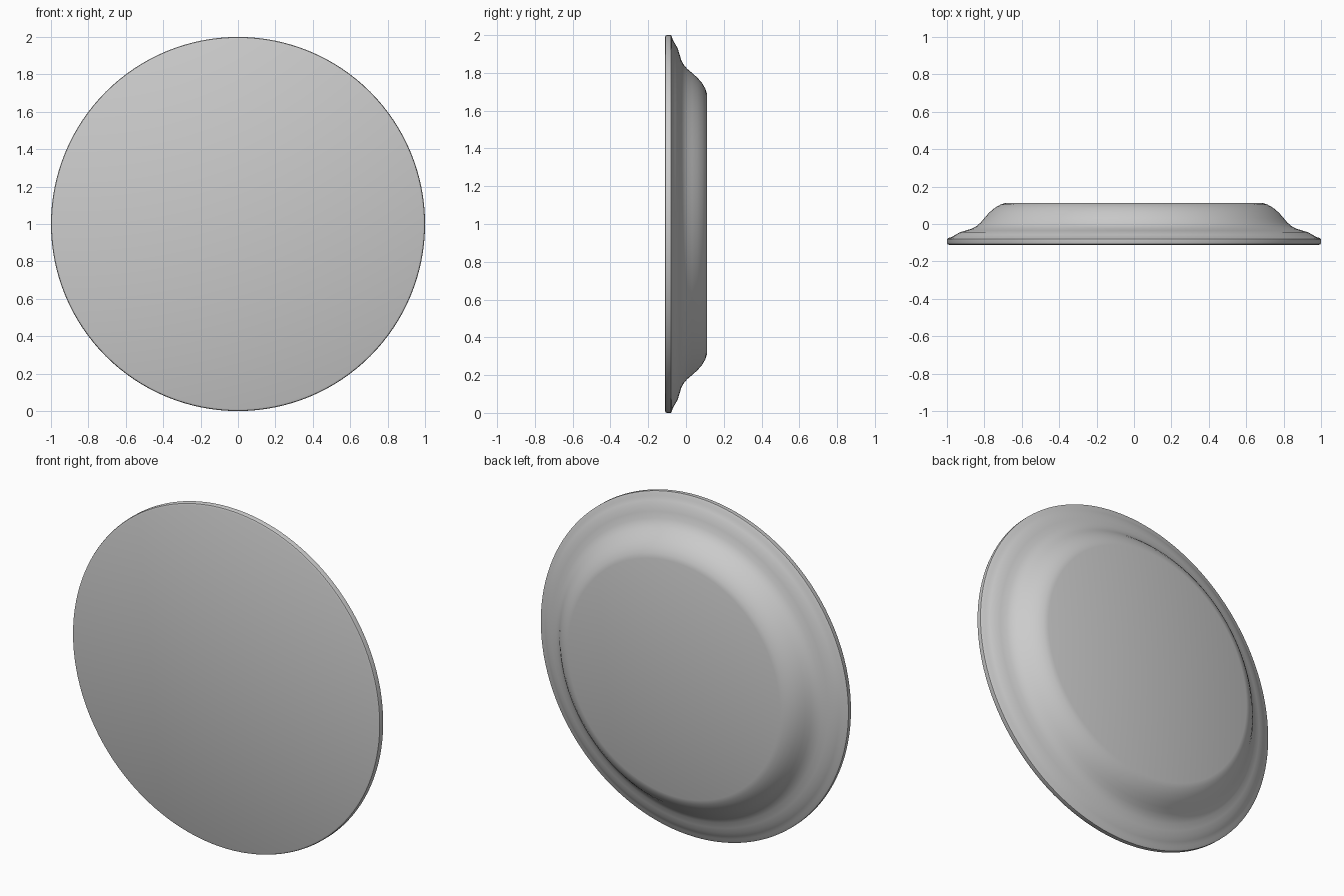
import bpy
import bmesh
import math
from mathutils import Matrix, Vector

cube = bpy.data.objects.get("Cube")
if cube:
    bpy.data.objects.remove(cube, do_unlink=True)

# Plain grey finish
grey = bpy.data.materials.new("light grey")
grey.use_nodes = True
colour = (0.6, 0.6, 0.6, 1)
grey.diffuse_color = colour
grey.node_tree.nodes["Principled BSDF"].inputs["Base Color"].default_value = colour

# Half section as (radius, depth): flat front, thin rim, shallow skirt, raised back
PROFILE = [
    (0.988, -0.112), (0.997, -0.108), (1.0, -0.1), (1.0, -0.08), (0.99, -0.074),
    (0.975, -0.07), (0.955, -0.058), (0.93, -0.044), (0.9, -0.035),
    (0.865, -0.024), (0.84, -0.01), (0.82, 0.008), (0.8, 0.032),
    (0.775, 0.06), (0.745, 0.086), (0.715, 0.103), (0.688, 0.112),
]
SEGMENTS = 128


def turned_disc(name, profile, segments):
    """Lathe a profile around the y axis and close both ends with flat caps."""
    bm = bmesh.new()
    rings = []
    for radius, depth in profile:
        ring = bmesh.ops.create_circle(
            bm, segments=segments, radius=radius,
            matrix=Matrix.Translation((0, depth, 1)) @ Matrix.Rotation(math.pi / 2, 4, "X"))
        rings.append(ring["verts"])
    for a, b in zip(rings, rings[1:]):
        for i in range(segments):
            j = (i + 1) % segments
            bm.faces.new((a[i], a[j], b[j], b[i])).smooth = True
    bm.faces.new(rings[0])
    bm.faces.new(rings[-1])
    bmesh.ops.recalc_face_normals(bm, faces=bm.faces)
    mesh = bpy.data.meshes.new(name)
    bm.to_mesh(mesh)
    bm.free()
    obj = bpy.data.objects.new(name, mesh)
    bpy.context.collection.objects.link(obj)
    return obj


# Upright disc with domed back
disc = turned_disc("round_disc", PROFILE, SEGMENTS)
disc.data.materials.append(grey)
bpy.ops.object.select_all(action="DESELECT")
disc.select_set(True)
bpy.context.view_layer.objects.active = disc
bpy.ops.object.shade_smooth_by_angle(angle=math.radians(25))
